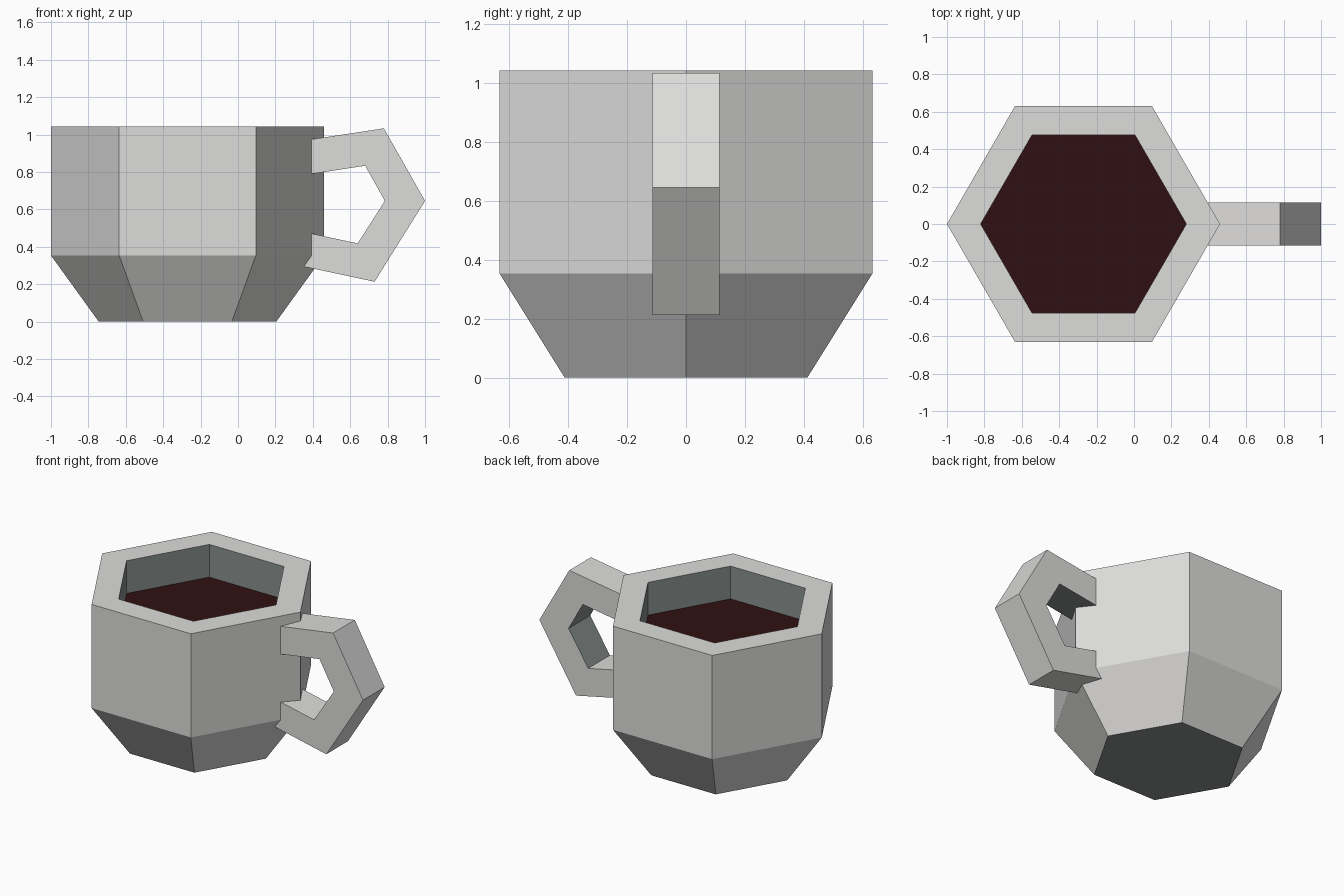
import bpy, bmesh, math

if "Cube" in bpy.data.objects:
    bpy.data.objects.remove(bpy.data.objects["Cube"])

CX = -0.27       # cup axis
SIDES = 6


def material(name, rgb):
    m = bpy.data.materials.new(name)
    m.diffuse_color = (*rgb, 1)
    m.use_nodes = True
    m.node_tree.nodes["Principled BSDF"].inputs["Base Color"].default_value = m.diffuse_color
    return m


def finish(bm, name, *mats):
    bmesh.ops.recalc_face_normals(bm, faces=bm.faces)
    mesh = bpy.data.meshes.new(name)
    bm.to_mesh(mesh)
    bm.free()
    for m in mats:
        mesh.materials.append(m)
    obj = bpy.data.objects.new(name, mesh)
    bpy.context.collection.objects.link(obj)
    return obj


def hex_ring(bm, r, z):
    return [bm.verts.new((CX + r * math.cos(math.tau * i / SIDES),
                          r * math.sin(math.tau * i / SIDES), z))
            for i in range(SIDES)]


grey = material("light grey ceramic", (0.72, 0.717, 0.71))
dark = material("dark grey ceramic", (0.25, 0.283, 0.267))
brown = material("dark coffee brown", (0.030, 0.005, 0.006))

# Cup: hexagonal rings swept from outer base, over the rim, down to inner floor
bm = bmesh.new()
profile = [(0.475, 0), (0.73, 0.353), (0.73, 1.043), (0.55, 1.043),
           (0.55, 0.40), (0.36, 0.12)]
rings = [hex_ring(bm, r, z) for r, z in profile]
for k, (a, b) in enumerate(zip(rings, rings[1:])):
    for i in range(SIDES):
        j = (i + 1) % SIDES
        face = bm.faces.new((a[i], a[j], b[j], b[i]))
        face.material_index = int(k >= 3)          # dark inside the cup
for ring in (rings[0], rings[-1]):                 # dark underside and floor
    bm.faces.new(ring).material_index = 1
finish(bm, "cup", grey, dark)

# Coffee surface
bm = bmesh.new()
bm.faces.new(hex_ring(bm, 0.55, 0.825))
coffee = finish(bm, "coffee", brown)
if coffee.data.polygons[0].normal.z < 0:
    coffee.data.flip_normals()

# Handle: angular band, ends buried in the cup wall
outer = [(0.30, 0.96), (0.78, 1.033), (1.0, 0.645), (0.73, 0.213), (0.30, 0.305)]
inner = [(0.30, 0.775), (0.68, 0.833), (0.785, 0.645), (0.64, 0.418), (0.30, 0.49)]
W = 0.114
bm = bmesh.new()
sections = [[bm.verts.new((x, y, z)) for (x, z), y in
             ((o, -W), (o, W), (n, W), (n, -W))] for o, n in zip(outer, inner)]
for k, (a, b) in enumerate(zip(sections, sections[1:])):
    for i in range(4):
        j = (i + 1) % 4
        face = bm.faces.new((a[i], a[j], b[j], b[i]))
        face.material_index = int(i == 2 and k < 3)  # dark inside of the loop
bm.faces.new(sections[0])
bm.faces.new(sections[-1])
finish(bm, "handle", grey, dark)
